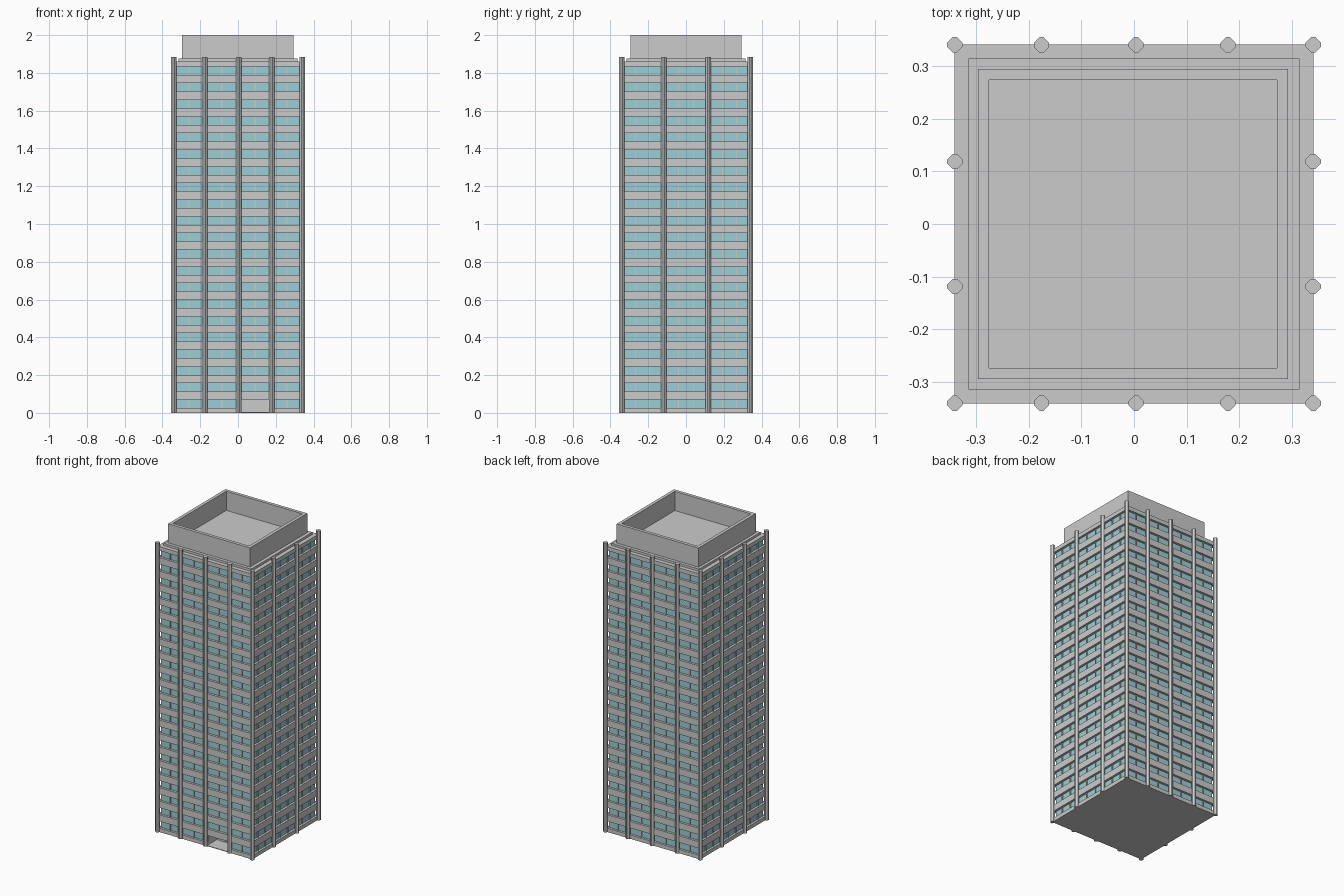
import bpy, bmesh, math
from mathutils import Vector

if "Cube" in bpy.data.objects:
    bpy.data.objects.remove(bpy.data.objects["Cube"])

FLOORS, PITCH = 21, 0.0882
SILL, HEAD = 0.025, 0.07          # glass range on the ground floor
OUT, GLASS = 0.342, 0.327         # half widths of spandrels and glazing
XS = [-0.341, -0.176, 0.004, 0.179, 0.341]
YS = [-0.341, -0.119, 0.119, 0.341]
DOOR_A, DOOR_B, DOOR_Y = 0.016, 0.167, -0.24

teal = bpy.data.materials.new("teal_glass")
teal.diffuse_color = (0.33, 0.62, 0.66, 1)
teal.use_nodes = True
teal.node_tree.nodes["Principled BSDF"].inputs["Base Color"].default_value = teal.diffuse_color


def make(name, bm, mat=None):
    bmesh.ops.recalc_face_normals(bm, faces=bm.faces)
    me = bpy.data.meshes.new(name)
    bm.to_mesh(me)
    bm.free()
    ob = bpy.data.objects.new(name, me)
    bpy.context.collection.objects.link(ob)
    if mat:
        me.materials.append(mat)
    return ob


def box(bm, x0, x1, y0, y1, z0, z1):
    vs = bmesh.ops.create_cube(bm, size=1)["verts"]
    for v in vs:
        v.co = Vector((x1 if v.co.x > 0 else x0, y1 if v.co.y > 0 else y0,
                       z1 if v.co.z > 0 else z0))


def square(bm, h, z0, z1):
    box(bm, -h, h, -h, h, z0, z1)


# Floor slabs whose edges form the grey spandrel bands
bm = bmesh.new()
for k in range(1, FLOORS + 1):
    square(bm, OUT, HEAD + (k - 1) * PITCH, min(SILL + k * PITCH, 1.86))
make("spandrel_bands", bm)

# Base, cut back at the entrance
bm = bmesh.new()
box(bm, -OUT, DOOR_A, -OUT, OUT, 0, SILL)
box(bm, DOOR_B, OUT, -OUT, OUT, 0, SILL)
box(bm, DOOR_A, DOOR_B, DOOR_Y, OUT, 0, SILL)
box(bm, DOOR_A, DOOR_B, -OUT, DOOR_Y, 0, 0.004)
make("base_with_entrance_floor", bm)

# Glazing: ground floor in three parts, upper floors whole
bm = bmesh.new()
box(bm, -GLASS, DOOR_A - 0.004, -GLASS, GLASS, SILL, HEAD)
box(bm, DOOR_B + 0.004, GLASS, -GLASS, GLASS, SILL, HEAD)
box(bm, DOOR_A - 0.004, DOOR_B + 0.004, DOOR_Y + 0.01, GLASS, SILL, HEAD)
for k in range(1, FLOORS):
    square(bm, GLASS, SILL + k * PITCH, HEAD + k * PITCH)
make("window_glass", bm, teal)

# Entrance walls and door
bm = bmesh.new()
box(bm, DOOR_A - 0.004, DOOR_A, -GLASS, DOOR_Y, 0, HEAD)
box(bm, DOOR_B, DOOR_B + 0.004, -GLASS, DOOR_Y, 0, HEAD)
box(bm, DOOR_A, DOOR_B, DOOR_Y, DOOR_Y + 0.01, 0, HEAD)
make("entrance_walls", bm)
bm = bmesh.new()
box(bm, 0.046, 0.08, DOOR_Y - 0.004, DOOR_Y, 0.004, 0.066)
make("entrance_door", bm)

# Mullions standing just proud of the glass
bm = bmesh.new()
W, D = 0.003, 0.006
for k in range(FLOORS):
    z0, z1 = SILL + k * PITCH, HEAD + k * PITCH
    for a, b in zip(XS, XS[1:]):
        x = (a + b) / 2
        for s in (-1, 1):
            if k == 0 and s < 0 and DOOR_A < x < DOOR_B:
                continue
            y0, y1 = sorted((s * GLASS, s * (GLASS + D)))
            box(bm, x - W, x + W, y0, y1, z0, z1)
    for a, b in zip(YS, YS[1:]):
        for t in (1 / 3, 2 / 3):
            y = a + (b - a) * t
            for s in (-1, 1):
                x0, x1 = sorted((s * GLASS, s * (GLASS + D)))
                box(bm, x0, x1, y - W, y + W, z0, z1)
make("mullions", bm)

# Diamond columns with clipped points
bm = bmesh.new()
spots = [(x, y) for x in XS for y in (YS[0], YS[-1])]
spots += [(x, y) for y in YS[1:-1] for x in (XS[0], XS[-1])]
R, F = 0.0145, 0.004
section = [(R, -F), (R, F), (F, R), (-F, R), (-R, F), (-R, -F), (-F, -R), (F, -R)]
for cx, cy in spots:
    face = bm.faces.new([bm.verts.new((cx + x, cy + y, 0)) for x, y in section])
    ext = bmesh.ops.extrude_face_region(bm, geom=[face], use_keep_orig=True)["geom"]
    bmesh.ops.translate(bm, vec=(0, 0, 1.885),
                        verts=[v for v in ext if isinstance(v, bmesh.types.BMVert)])
make("diamond_columns", bm)

# Roof step
bm = bmesh.new()
square(bm, 0.315, 1.86, 1.875)
make("roof_step", bm)

# Open-topped plant enclosure on the roof
bm = bmesh.new()
for s in (-1, 1):
    a, b = sorted((s * 0.274, s * 0.295))
    box(bm, -0.295, 0.295, a, b, 1.875, 2.0)
    box(bm, a, b, -0.274, 0.274, 1.875, 2.0)
ob = make("roof_enclosure", bm)
ob.location.x = -0.002
